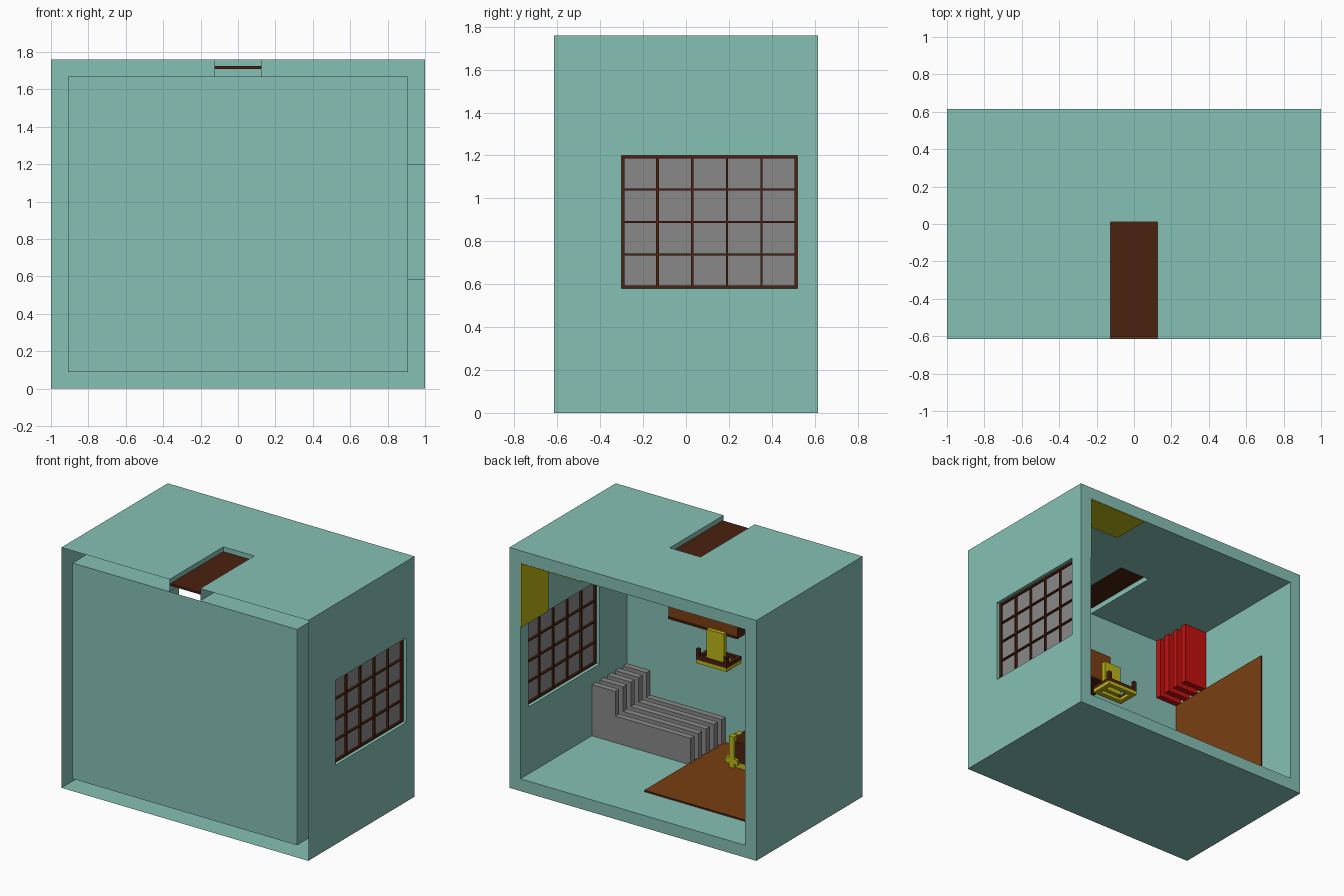
import bpy, bmesh
from mathutils import Vector

cube = bpy.data.objects.get("Cube")
if cube:
    bpy.data.objects.remove(cube, do_unlink=True)


def material(name, r, g, b):
    m = bpy.data.materials.new(name)
    m.use_nodes = True
    m.diffuse_color = (r, g, b, 1)
    m.node_tree.nodes["Principled BSDF"].inputs["Base Color"].default_value = (r, g, b, 1)
    return m


TEAL = material("teal plaster", .24, .53, .46)
DARK = material("dark wood", .07, .015, .005)
WOOD = material("brown wood", .19, .05, .006)
GRAY = material("gray", .25, .25, .25)
RED = material("red", .55, .005, .005)
YELLOW = material("yellow", .5, .46, .008)


def finish(name, bm, mats):
    mesh = bpy.data.meshes.new(name)
    bm.to_mesh(mesh)
    bm.free()
    for m in mats:
        mesh.materials.append(m)
    ob = bpy.data.objects.new(name, mesh)
    bpy.context.collection.objects.link(ob)
    return ob


def add_box(bm, xs, ys, zs):
    made = bmesh.ops.create_cube(bm, size=1)["verts"]
    for v in made:
        v.co = [lo + (c + .5) * (hi - lo) for c, (lo, hi) in zip(v.co, (xs, ys, zs))]


def boxes(name, parts, *mats):
    bm = bmesh.new()
    for part in parts:
        add_box(bm, *part)
    return finish(name, bm, mats)


def sheet(bm, axis, at, us, vs, sign, hole=None):
    """Flat rectangle across one axis, optionally with a rectangular hole."""
    rects = [(us, vs)]
    if hole:
        (a, b), (c, d) = hole
        rects = [((us[0], a), vs), ((b, us[1]), vs),
                 ((a, b), (vs[0], c)), ((a, b), (d, vs[1]))]
    for (u0, u1), (v0, v1) in rects:
        if u1 - u0 < 1e-4 or v1 - v0 < 1e-4:
            continue
        pts = []
        for u, v in ((u0, v0), (u1, v0), (u1, v1), (u0, v1)):
            p = [u, v]
            p.insert(axis, at)
            pts.append(bm.verts.new(p))
        f = bm.faces.new(pts)
        f.normal_update()
        if f.normal[axis] * sign < 0:
            f.normal_flip()


# Room shell: hollow walls, open at the back, wall cavity exposed at the front
H, D, IX, Z0, Z1 = 1.76, .615, .91, .09, 1.67
DEP = (-D, D)
WIN = ((-.3, .52), (.58, 1.2))
SKY = ((-.125, .125), (-D, .01))
bm = bmesh.new()
for wall, s in ((1, 1), (IX, -1)):
    zs = (0, H) if wall == 1 else (Z0, Z1)
    sheet(bm, 0, wall, DEP, zs, s, WIN)
    sheet(bm, 0, -wall, DEP, zs, -s)
    sheet(bm, 2, zs[0], (-wall, wall), DEP, -s)
    sheet(bm, 2, zs[1], (-wall, wall), DEP, s, SKY)
sheet(bm, 1, D, (-1, 1), (0, H), 1, ((-IX, IX), (Z0, Z1)))
sheet(bm, 1, -D, (-IX, IX), (Z0, Z1), -1)
# Reveals of the window and of the roof opening
for k, s in ((0, 1), (1, -1)):
    sheet(bm, 1, WIN[0][k], (IX, 1), WIN[1], s)
    sheet(bm, 2, WIN[1][k], (IX, 1), WIN[0], s)
    sheet(bm, 0, SKY[0][k], SKY[1], (Z1, H), s)
sheet(bm, 1, SKY[1][1], SKY[0], (Z1, H), -1)
finish("room_shell", bm, [TEAL])

# Roof hatch
boxes("roof_hatch", [((-.125, .125), (-.605, .01), (1.71, 1.725))], DARK)

# Window glass and lattice
(wy0, wy1), (wz0, wz1) = WIN
boxes("window_glass", [((.95, .96), WIN[0], WIN[1])], GRAY)
bars = []
for i in range(6):
    y = wy0 + .007 + (wy1 - wy0 - .014) * i / 5
    w = .007 if i in (0, 1, 5) else .005
    bars.append(((.935, .975), (y - w, y + w), WIN[1]))
for i in range(5):
    z = wz0 + .007 + (wz1 - wz0 - .014) * i / 4
    w = .007 if i in (0, 4) else .005
    bars.append(((.935, .975), WIN[0], (z - w, z + w)))
boxes("window_lattice", bars, DARK)

# Stepped gray seating: five upright slabs
FRONT = -.613


def slab_y(start, k):
    back = start - .09 * k
    return (max(back - .045, FRONT), back)


rows = []
for k in range(5):
    y = slab_y(-.21, k)
    rows += [((.11, .72), y, (Z0, .285)), ((.72, .908), y, (Z0, .465))]
boxes("gray_slabs", rows, GRAY)

# Red hanging slabs in both front corners
for side, s in (("left", 1), ("right", -1)):
    xs = tuple(sorted((s * .72, s * .908)))
    boxes("red_hanging_" + side,
          [(xs, slab_y(-.3, k), (1.21, 1.668)) for k in range(4)], RED)


# Wooden floor and wall panels with dark rims
def panel(name, xs, ys, zs, axis):
    ob = boxes(name, [(xs, ys, zs)], WOOD, DARK)
    for f in ob.data.polygons:
        f.material_index = 0 if abs(f.normal[axis]) > .5 else 1


panel("floor_panel", (-.908, .12), (FRONT, .31), (Z0, Z0 + .012), 2)
panel("wall_panel", (-.909, -.897), (FRONT, .31), (Z0, 1.21), 0)

# Yellow patches by the open back, on ceiling and window wall
boxes("yellow_ceiling_patch", [((.42, .909), (.32, .614), (1.664, 1.669))], YELLOW)
boxes("yellow_wall_patch", [((.904, .909), (.3, .614), (1.2, 1.668))], YELLOW)

# Wall cabinet with a dark underside
cab = boxes("wall_cabinet", [((-.13, .43), (FRONT, -.41), (1.0, 1.23))], WOOD, DARK)
for f in cab.data.polygons:
    f.material_index = 1 if f.normal.z < -.5 or abs(f.normal.x) > .5 else 0
boxes("cabinet_lip", [((-.13, .43), (-.415, -.405), (1.0, 1.015))], DARK)


# Hanging seat below the cabinet
def ring(x0, x1, y0, y1, zs, t):
    return [((x0, x1), (y0, y0 + t), zs), ((x0, x1), (y1 - t, y1), zs),
            ((x0, x0 + t), (y0, y1), zs), ((x1 - t, x1), (y0, y1), zs)]


boxes("hanging_board", [((-.11, .03), (-.31, -.28), (.86, 1.08))], YELLOW)
boxes("hanging_ring", ring(-.19, .06, -.37, -.2, (.88, .905), .025), DARK)
boxes("hanging_ring_base", ring(-.19, .06, -.37, -.2, (.855, .88), .035), YELLOW)
boxes("hanging_posts", [((x, x + .025), (-.225, -.2), (.9, .96)) for x in (-.19, .035)], DARK)

# Low couch in the other corner, with yellow end frames
boxes("couch_body", [((-.71, -.12), (FRONT, -.33), (.14, .29)),
                     ((-.86, -.71), (FRONT, -.33), (.14, .465))], DARK)
boxes("couch_base", [((-.86, -.12), (FRONT, -.33), (.102, .14))], YELLOW)
boxes("couch_end", [((-.14, -.1), (-.46, -.42), (.1, .3)),
                    ((-.17, -.13), (-.35, -.31), (.1, .33)),
                    ((-.2, -.1), (-.46, -.31), (.13, .17))], YELLOW)
